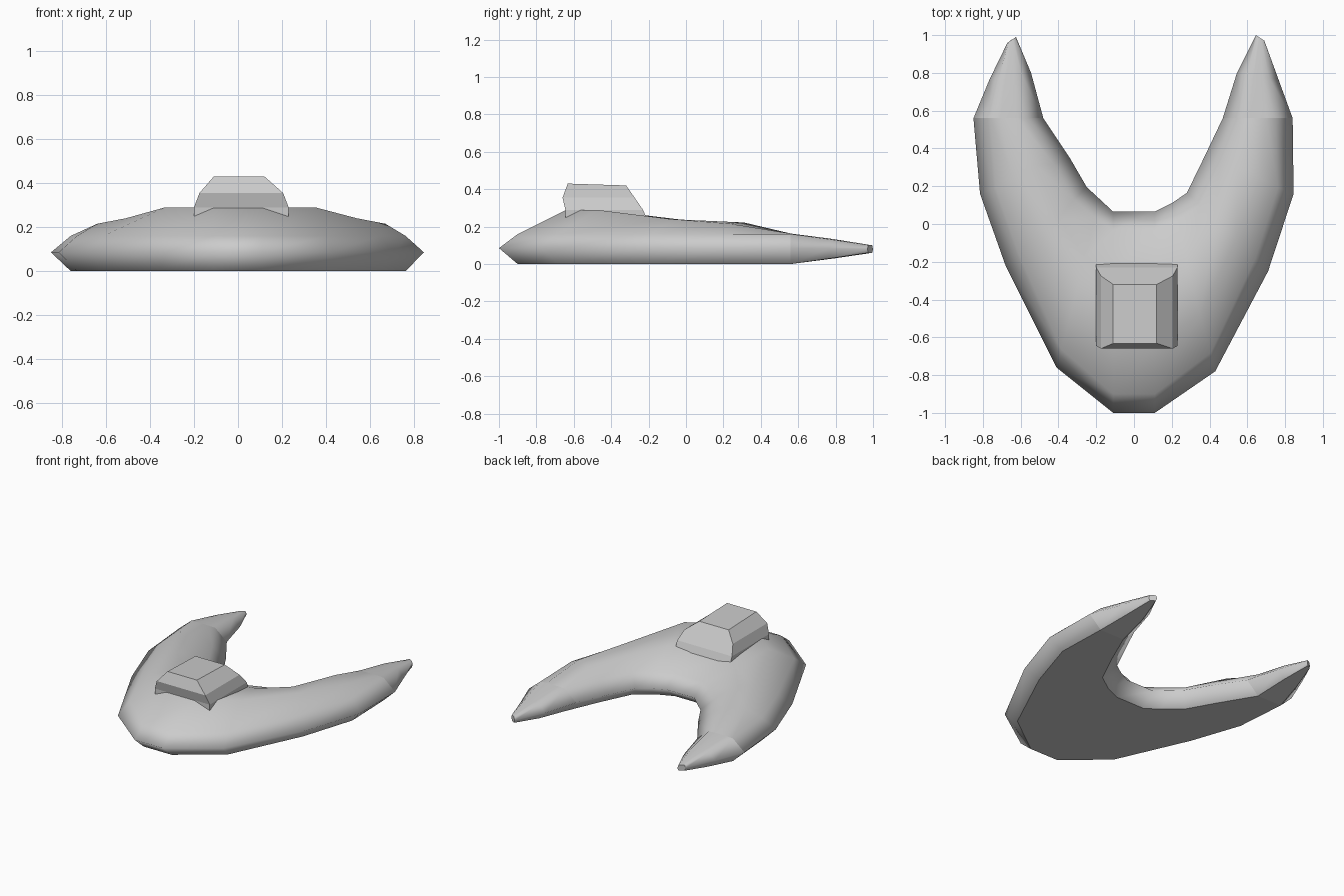
import bpy, bmesh
from mathutils import Vector

if "Cube" in bpy.data.objects:
    bpy.data.objects.remove(bpy.data.objects["Cube"])


def new_object(name, bm):
    bmesh.ops.recalc_face_normals(bm, faces=bm.faces[:])
    mesh = bpy.data.meshes.new(name)
    bm.to_mesh(mesh)
    bm.free()
    obj = bpy.data.objects.new(name, mesh)
    bpy.context.collection.objects.link(obj)
    return obj


def loft(bm, rings):
    """Skin closed rings of equal length and cap both ends."""
    vs = [[bm.verts.new(p) for p in r] for r in rings]
    for a, b in zip(vs, vs[1:]):
        for i in range(len(a)):
            j = (i + 1) % len(a)
            bm.faces.new((a[i], a[j], b[j], b[i]))
    bm.faces.new(vs[0])
    bm.faces.new(vs[-1])
    return vs


# Crescent hull stations from the nose to the wing tip:
# outer edge, inner edge, ridge outer, ridge inner, (bottom, middle, shoulder) heights, inset
full = (0, .085, .16)
stations = [
    ((.11, -1.0), (.11, .065), (.11, -.64, .29), (.11, -.25, .26), full, .10),
    ((.43, -.78), (.20, .11), (.35, -.48, .29), (.28, -.2, .25), full, .10),
    ((.71, -.25), (.28, .165), (.54, -.08, .24), (.43, .0, .225), full, .095),
    ((.845, .16), (.37, .35), (.67, .24, .215), (.55, .31, .222), full, .09),
    ((.84, .56), (.47, .56), (.70, .56, .163), (.61, .56, .163), full, .09),
    ((.765, .765), (.545, .80), (.68, .78, .134), (.635, .785, .134), (.03, .083, .131), .05),
    ((.69, .97), (.645, 1.0), (.671, .983, .101), (.663, .988, .101), (.06, .08, .1), .008),
]
# The left wing differs slightly from the right one
left_shift = [(0, 0), (.02, .02), (.03, .03), (.03, 0), (-.01, 0), (0, 0), (.02, -.01)]


def section(st, side, shift=(0, 0)):
    o, i, ro, ri, (zb, zm, zs), inset = st
    o, i = Vector(o), Vector(i)
    d = (i - o).normalized() * inset
    a, b = o + d, i - d
    pts = [(*a, zb), (*o, zm), (*a, zs), ro, ri, (*b, zs), (*i, zm), (*b, zb)]
    return [(side * p[0] + shift[0], p[1] + shift[1], p[2]) for p in pts]


bm = bmesh.new()
rings = [section(s, -1, d) for s, d in zip(stations[::-1], left_shift[::-1])]
rings += [section(s, 1) for s in stations]
vs = loft(bm, rings)
for f in bm.faces:
    f.smooth = True
# Crisp edges: flat underside, wing tip caps and the start of each tip
for a, b in zip(vs, vs[1:]):
    for k in (0, 7):
        bm.edges.get((a[k], b[k])).smooth = False
for n in (0, 2, len(vs) - 3, len(vs) - 1):
    for k in range(8):
        bm.edges.get((vs[n][k], vs[n][(k + 1) % 8])).smooth = False
new_object("crescent_hull", bm)


# Cabin: stacked rectangles, flat shaded
def rect(x0, x1, y0, y1, z0, z1):
    return [(x0, y0, z0), (x1, y0, z0), (x1, y1, z1), (x0, y1, z1)]


bm = bmesh.new()
loft(bm, [
    rect(-.20, .23, -.645, -.20, .20, .22),
    rect(-.20, .23, -.645, -.23, .29, .29),
    rect(-.175, .205, -.66, -.275, .355, .355),
    rect(-.11, .12, -.632, -.32, .43, .42),
])
new_object("cabin", bm)
